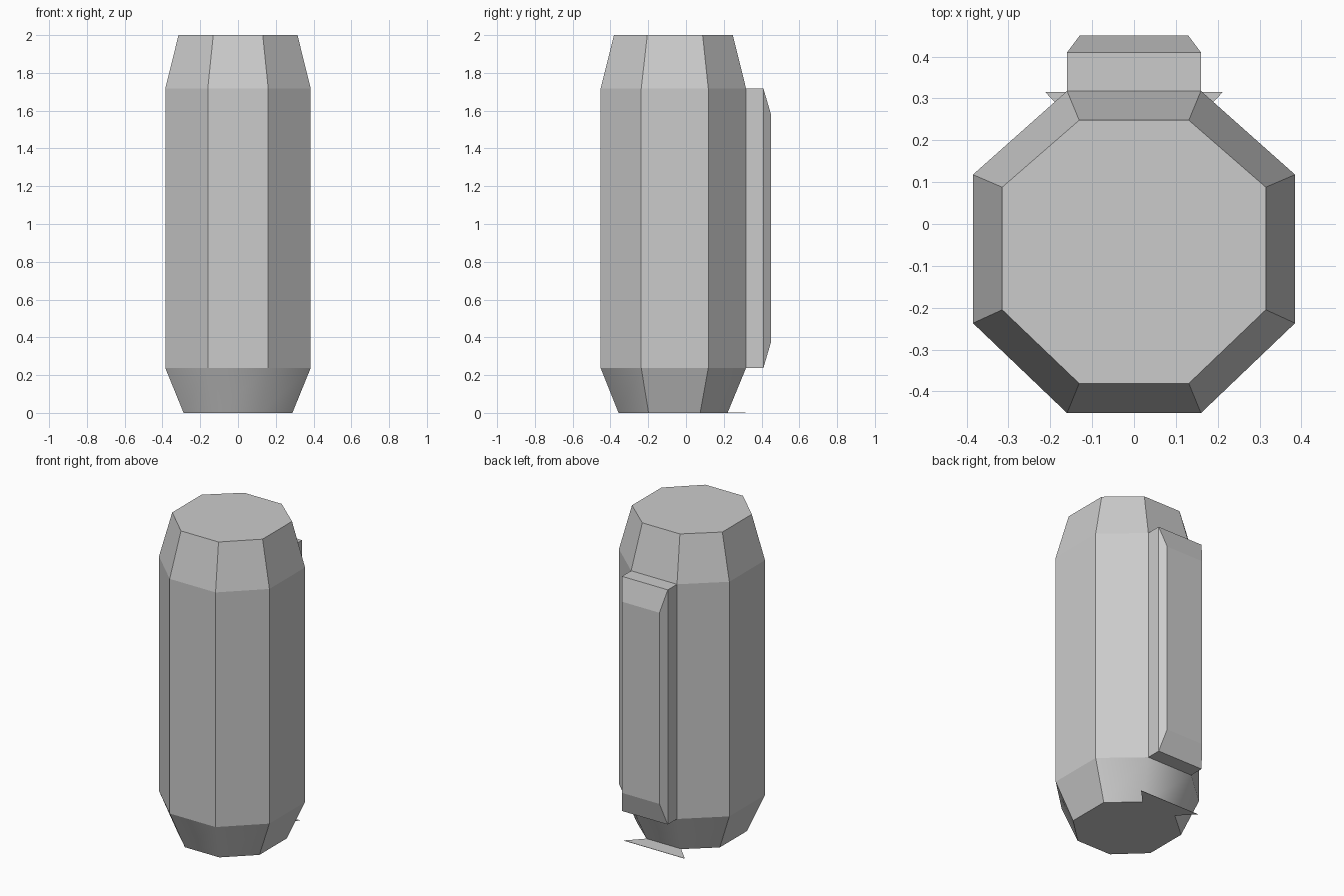
import bpy, bmesh

if "Cube" in bpy.data.objects:
    bpy.data.objects.remove(bpy.data.objects["Cube"])


def loft(name, rings, smooth=None):
    """Join same-sized vertex rings with quads and cap both ends."""
    bm = bmesh.new()
    loops = [[bm.verts.new(p) for p in ring] for ring in rings]
    n = len(loops[0])
    for k, (a, b) in enumerate(zip(loops, loops[1:])):
        for i in range(n):
            j = (i + 1) % n
            f = bm.faces.new((a[i], a[j], b[j], b[i]))
            f.smooth = bool(smooth and smooth(k, i))
    bm.faces.new(loops[0][::-1])
    bm.faces.new(loops[-1])
    bmesh.ops.recalc_face_normals(bm, faces=bm.faces)
    mesh = bpy.data.meshes.new(name)
    bm.to_mesh(mesh)
    bm.free()
    obj = bpy.data.objects.new(name, mesh)
    bpy.context.collection.objects.link(obj)
    return obj


def octagon(z, x_in, x_out, y0, y1, y2, y3):
    right = [(x_in, y0), (x_out, y1), (x_out, y2), (x_in, y3)]
    pts = right + [(-x, y) for x, y in reversed(right)]
    return [(x, y, z) for x, y in pts]


def rect_xz(y, x, z0, z1):
    return [(-x, y, z0), (x, y, z0), (x, y, z1), (-x, y, z1)]


# Octagonal canister; front and back of the lower taper are smooth shaded
loft("canister_body", [
    octagon(0.0, 0.12, 0.288, -0.357, -0.198, 0.075, 0.22),
    octagon(0.238, 0.16, 0.385, -0.452, -0.237, 0.118, 0.318),
    octagon(1.717, 0.16, 0.385, -0.452, -0.237, 0.118, 0.318),
    octagon(2.0, 0.131, 0.315, -0.381, -0.205, 0.088, 0.248),
], smooth=lambda k, i: k == 0 and i not in (1, 5))

# Raised back panel with a chamfered outer face
loft("back_panel", [
    rect_xz(0.31, 0.16, 0.238, 1.717),
    rect_xz(0.41, 0.16, 0.238, 1.717),
    rect_xz(0.45, 0.13, 0.375, 1.58),
])

# Thin flared tab continuing the underside backwards
tab = [(-0.12, 0.22), (0.12, 0.22), (0.212, 0.315), (-0.212, 0.315)]
loft("base_tab", [[(x, y, z) for x, y in tab] for z in (0.0, 0.002)])
